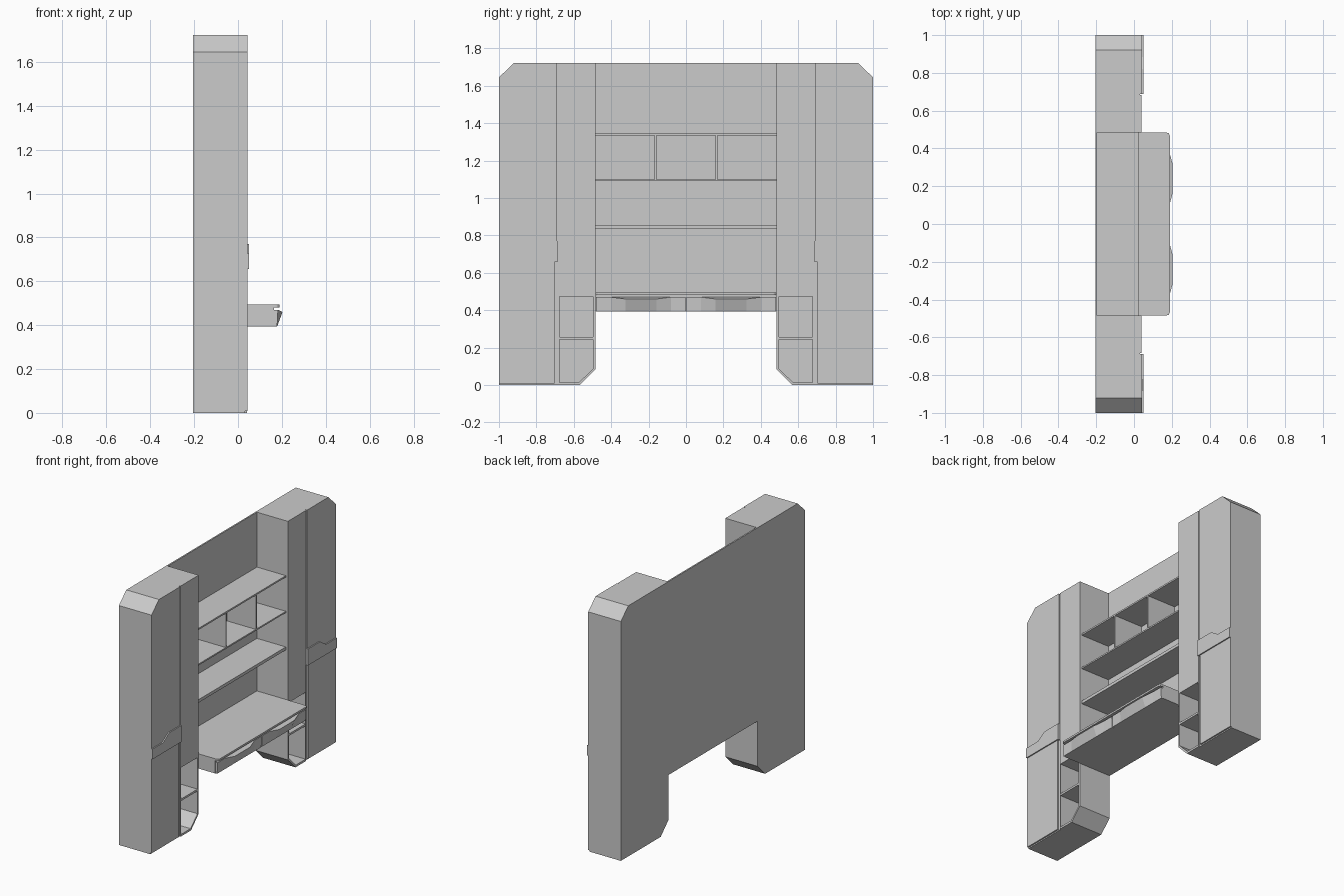
import bpy, bmesh, math

if "Cube" in bpy.data.objects:
    bpy.data.objects.remove(bpy.data.objects["Cube"])


def loft(name, sections):
    """Closed solid through matching point loops."""
    bm = bmesh.new()
    rings = [[bm.verts.new(p) for p in s] for s in sections]
    n = len(rings[0])
    for a, b in zip(rings, rings[1:]):
        for i in range(n):
            j = (i + 1) % n
            bm.faces.new((a[i], a[j], b[j], b[i]))
    bm.faces.new(rings[0])
    bm.faces.new(rings[-1])
    bmesh.ops.recalc_face_normals(bm, faces=bm.faces)
    me = bpy.data.meshes.new(name)
    bm.to_mesh(me)
    bm.free()
    ob = bpy.data.objects.new(name, me)
    bpy.context.collection.objects.link(ob)
    return ob


def slab(name, profile, x0, x1, side=1):
    """Extrude a (y, z) profile along x, mirrored by side."""
    return loft(name, [[(x, side * y, z) for y, z in profile] for x in (x0, x1)])


def box(name, x0, x1, y0, y1, z0, z1):
    return slab(name, [(y0, z0), (y1, z0), (y1, z1), (y0, z1)], x0, x1)


def plate(name, x0, x1, half, r, z0, z1):
    """Horizontal board with rounded front corners."""
    pts = [(x0, half), (x0, -half)]
    for s, a0 in ((-1, -90), (1, 0)):
        for k in range(5):
            a = math.radians(a0 + 22.5 * k)
            pts.append((x1 - r + r * math.cos(a), s * (half - r) + r * math.sin(a)))
    return loft(name, [[(x, y, z) for x, y in pts] for z in (z0, z1)])


BACK, H, IN = -0.205, 1.722, 0.484

for side, tag in ((-1, "left"), (1, "right")):
    # inner column with open cubbies at the bottom
    col = slab("column_" + tag, [(IN, .083), (.567, 0), (.682, 0), (.682, H), (IN, H)],
               BACK, .04, side)
    cubbies = [[(.497, .257), (.677, .257), (.677, .473), (.497, .473)],
               [(.497, .088), (.572, .014), (.677, .014), (.677, .243), (.497, .243)]]
    cutters = []
    for prof in cubbies:
        cut = slab("cubby_cutter", prof, -.19, .1, side)
        cut.hide_render = True
        mod = col.modifiers.new("cubby", 'BOOLEAN')
        mod.object = cut
        mod.solver = 'EXACT'
        cutters.append(cut)
    bpy.context.view_layer.objects.active = col
    for mod in list(col.modifiers):
        bpy.ops.object.modifier_apply(modifier=mod.name)
    for cut in cutters:
        bpy.data.objects.remove(cut)

    # wardrobe body and its doors
    slab("wardrobe_" + tag, [(.682, 0), (1, 0), (1, 1.645), (.92, H), (.682, H)],
         BACK, .033, side)
    slab("upper_door_" + tag, [(.689, .66), (1, .66), (1, 1.645), (.92, H), (.689, H)],
         .033, .043, side)
    slab("lower_door_" + tag, [(.703, .008), (1, .008), (1, .66), (.703, .66)],
         .033, .043, side)
    # stepped handle band across the door joint
    slab("door_handle_" + tag, [(.687, .657), (1, .657), (1, .727), (.885, .727),
                                (.82, .77), (.687, .77)], .033, .051, side)

    # drawer front with a pulled-out grip in the middle
    sections = []
    for y, xt, zt in ((.003, .182, .47), (.08, .182, .47), (.157, .203, .46),
                      (.323, .203, .46), (.40, .182, .47), (.481, .182, .47)):
        sections.append([(.165, side * y, .393), (.178, side * y, .393),
                         (xt, side * y, zt), (.165, side * y, .47)])
    loft("drawer_front_" + tag, sections)

    # divider of the small shelf row
    box("shelf_divider_" + tag, -.2, .025, side * .163 - .005, side * .163 + .005, 1.1, 1.334)

# back panel and shelves
box("back_panel", BACK, -.195, -IN, IN, .393, H)
for i, (z0, z1) in enumerate(((.834, .855), (1.09, 1.1), (1.334, 1.345))):
    box(f"shelf_{i + 1}", -.2, .025, -IN, IN, z0, z1)

# desk
plate("desk_top", -.2, .19, IN, .02, .481, .494)
box("desk_base", -.2, .165, -IN, IN, .393, .481)
